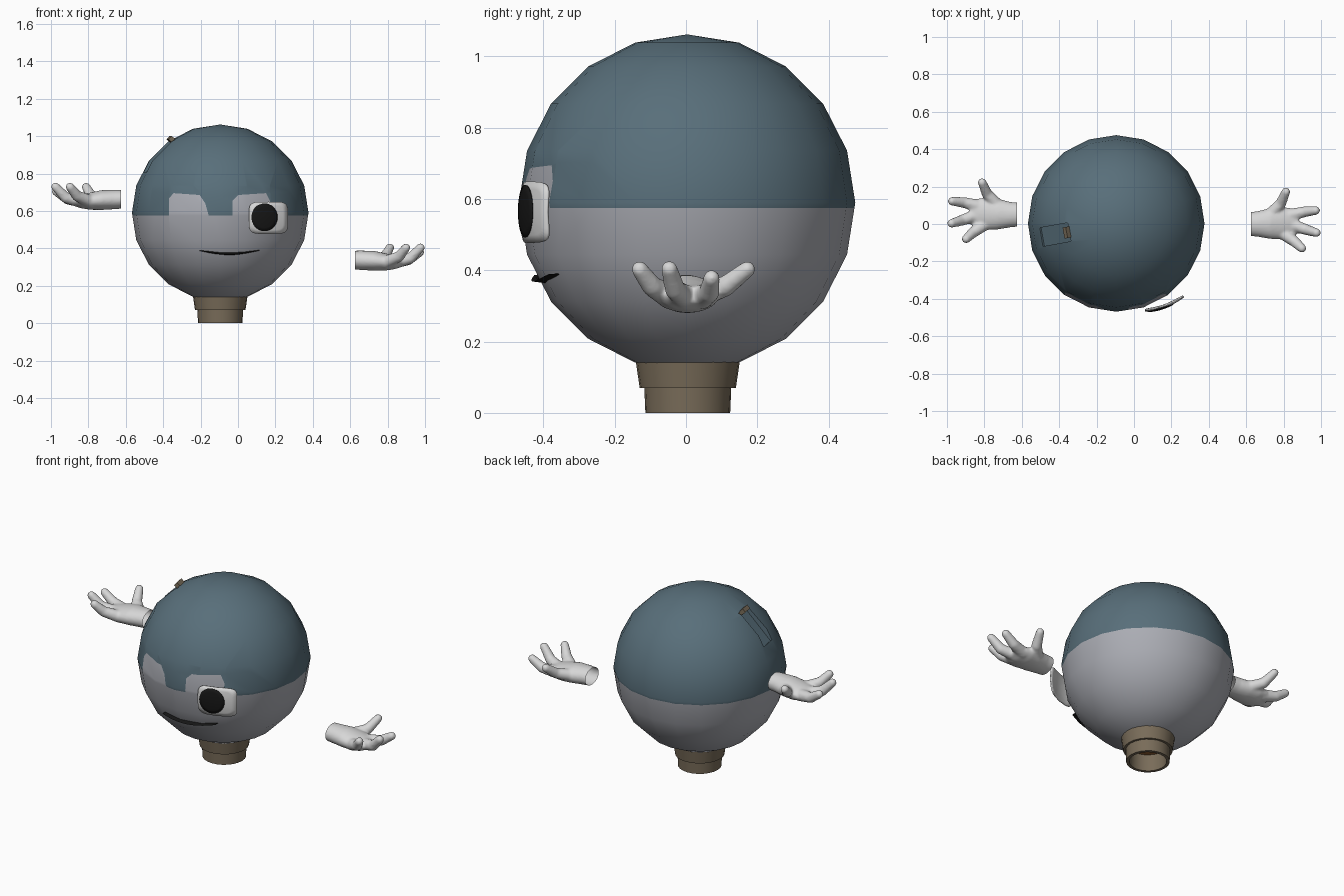
import bpy, bmesh, math
from mathutils import Vector, Matrix

if "Cube" in bpy.data.objects:
    bpy.data.objects.remove(bpy.data.objects["Cube"])

C = Vector((-0.095, 0.003, 0.59))   # head centre
R = 0.472


def material(name, rgb):
    m = bpy.data.materials.new(name)
    m.diffuse_color = (*rgb, 1)
    m.use_nodes = True
    m.node_tree.nodes["Principled BSDF"].inputs["Base Color"].default_value = m.diffuse_color
    return m


BLUE = material("slate_blue", (0.098, 0.158, 0.195))
GREY = material("face_grey", (0.41, 0.42, 0.46))
WHITE = material("white", (0.68, 0.68, 0.68))
BLACK = material("black", (0.008, 0.008, 0.008))
BROWN = material("base_brown", (0.19, 0.15, 0.10))
ORANGE = material("inner_orange", (0.28, 0.11, 0.03))


def finish(bm, name, mats, smooth=35):
    me = bpy.data.meshes.new(name)
    bm.to_mesh(me)
    bm.free()
    ob = bpy.data.objects.new(name, me)
    bpy.context.collection.objects.link(ob)
    for m in mats:
        me.materials.append(m)
    if smooth:
        bpy.ops.object.select_all(action='DESELECT')
        ob.select_set(True)
        bpy.context.view_layer.objects.active = ob
        bpy.ops.object.shade_smooth_by_angle(angle=math.radians(smooth))
    return ob


def loft(bm, rings):
    """Skin closed rings of points and cap both ends."""
    vs = [[bm.verts.new(p) for p in ring] for ring in rings]
    n = len(vs[0])
    faces = [bm.faces.new((a[i], a[(i + 1) % n], b[(i + 1) % n], b[i]))
             for a, b in zip(vs, vs[1:]) for i in range(n)]
    faces += [bm.faces.new(vs[0]), bm.faces.new(vs[-1])]
    bmesh.ops.recalc_face_normals(bm, faces=faces)
    return faces


# Head: sphere with the hairline cut into its faces
bm = bmesh.new()
bmesh.ops.create_uvsphere(bm, u_segments=20, v_segments=10, radius=R,
                          matrix=Matrix.Translation(C))


def cut(faces, co, no):
    geom = set(faces)
    geom |= {e for f in faces for e in f.edges} | {v for f in faces for v in f.verts}
    bmesh.ops.bisect_plane(bm, geom=list(geom), plane_co=co, plane_no=no, dist=1e-5)


HAIRLINE = 0.575
cut(bm.faces[:], (0, 0, HAIRLINE), (0, 0, 1))
# Brow patches as (x, z) outlines, clockwise
patches = [
    [(-0.37, 0.57), (-0.37, 0.665), (-0.345, 0.695), (-0.205, 0.685), (-0.175, 0.64), (-0.155, 0.57)],
    [(-0.03, 0.57), (-0.03, 0.655), (0.0, 0.685), (0.15, 0.695), (0.172, 0.65), (0.172, 0.57)],
]


def edges_of(poly):
    for a, b in zip(poly, poly[1:]):
        yield Vector((a[0], 0, a[1])), Vector((a[1] - b[1], 0, b[0] - a[0])).normalized()


for poly in patches:
    x0, x1 = poly[0][0], poly[-1][0]
    for co, no in edges_of(poly):
        near = [f for f in bm.faces if f.calc_center_median().y < -0.1
                and max(v.co.z for v in f.verts) > HAIRLINE + 1e-4
                and min(v.co.z for v in f.verts) < 0.72
                and max(v.co.x for v in f.verts) > x0 - 0.01
                and min(v.co.x for v in f.verts) < x1 + 0.01]
        cut(near, co, no)
for f in bm.faces:
    c = f.calc_center_median()
    in_patch = c.y < 0 and any(all((c - co).dot(no) < 1e-4 for co, no in edges_of(p))
                               for p in patches)
    f.material_index = 1 if c.z < HAIRLINE or in_patch else 0
head = finish(bm, "head", [BLUE, GREY])

# Slot cut into the upper left of the head
normal = Vector((-0.34, -0.062, 0.318)).normalized()
slot_frame = Matrix.Translation(C + normal * R) @ normal.to_track_quat('Z', 'Y').to_matrix().to_4x4()


def box(name, mat, offset, size):
    b = bmesh.new()
    bmesh.ops.create_cube(b, size=1, matrix=slot_frame @ Matrix.Translation(offset)
                          @ Matrix.Diagonal((*size, 1)))
    return finish(b, name, [mat], 0)


cutter = box("slot_cutter", BLUE, (0, 0, 0), (0.10, 0.23, 0.07))
cutter.hide_render = True
cutter.hide_set(True)
mod = head.modifiers.new("slot", 'BOOLEAN')
mod.operation = 'DIFFERENCE'
mod.solver = 'EXACT'
mod.object = cutter
box("slot_catch", BROWN, (0, 0.108, -0.015), (0.06, 0.025, 0.04))

# Hollow stepped base
profile = [(0.10, 0.165), (0.147, 0.152), (0.135, 0.07), (0.122, 0.07),
           (0.119, 0.0), (0.102, 0.0), (0.102, 0.10)]
bm = bmesh.new()
faces = loft(bm, [[(C.x + r * math.cos(k * math.tau / 24), 0.005 + r * math.sin(k * math.tau / 24), z)
                   for k in range(24)] for r, z in profile])
faces[-1].material_index = 1
finish(bm, "base", [BROWN, ORANGE])


# Eye: curved rounded plate with a pupil just in front of it
def eye_point(x, z, lift=0.0):
    return (x, -0.468 + 1.75 * (x - 0.06) ** 2 + 1.5 * (z - 0.565) ** 2 - lift, z)


def disc(name, mat, cx, cz, rx, rz, power, lift, thick):
    b = bmesh.new()
    n, rows = 32, 4
    mid = b.verts.new(eye_point(cx, cz, lift))
    prev = None
    for j in range(1, rows + 1):
        ring = []
        for k in range(n):
            c, s = math.cos(k * math.tau / n), math.sin(k * math.tau / n)
            x = cx + rx * j / rows * math.copysign(abs(c) ** power, c)
            z = cz + rz * j / rows * math.copysign(abs(s) ** power, s)
            ring.append(b.verts.new(eye_point(x, z, lift)))
        for k in range(n):
            m = (k + 1) % n
            if prev:
                b.faces.new((prev[k], ring[k], ring[m], prev[m]))
            else:
                b.faces.new((mid, ring[k], ring[m]))
        prev = ring
    ob = finish(b, name, [mat])
    s = ob.modifiers.new("thickness", 'SOLIDIFY')
    s.thickness = thick
    s.offset = -1


disc("eye", WHITE, 0.163, 0.563, 0.105, 0.086, 0.4, 0.0, 0.008)
disc("pupil", BLACK, 0.142, 0.566, 0.07, 0.074, 1.0, 0.004, 0.003)

# Mouth: thin tapered wedge following the face
rings = []
for i in range(13):
    t = i / 12
    x = -0.205 + 0.32 * t
    z = 0.388 - 0.016 * math.sin(math.pi * t) + 0.002 * t
    y = C.y - math.sqrt(R * R - (z - C.z) ** 2 - (x - C.x) ** 2)
    h = 0.002 + 0.007 * math.sin(math.pi * t)
    rings.append([(x, y - 0.016, z - h * 0.5), (x, y + 0.02, z + h), (x, y + 0.02, z - h)])
bm = bmesh.new()
loft(bm, rings)
finish(bm, "mouth", [BLACK])

# Hands: cupped palm plus four fingers, fused into one smooth skin
palm = [(0.60, 0.000, 0.338, 0.062, 0.049), (0.66, 0.000, 0.336, 0.068, 0.052),
        (0.73, 0.003, 0.333, 0.083, 0.053), (0.79, 0.005, 0.327, 0.087, 0.046),
        (0.84, 0.005, 0.325, 0.080, 0.036), (0.88, 0.010, 0.330, 0.058, 0.024)]
fingers = [  # base, knuckle, tip
    [(0.73, 0.050, 0.335), (0.785, 0.11, 0.355), (0.812, 0.172, 0.403)],
    [(0.83, 0.045, 0.325), (0.91, 0.065, 0.338), (0.972, 0.072, 0.378)],
    [(0.83, 0.000, 0.322), (0.92, -0.030, 0.345), (0.976, -0.047, 0.404)],
    [(0.79, -0.045, 0.325), (0.86, -0.095, 0.355), (0.898, -0.130, 0.403)],
]


def hand(name, mirror, offset):
    b = bmesh.new()
    loft(b, [[(x, y + ry * math.cos(k * math.tau / 24), z + rz * math.sin(k * math.tau / 24))
              for k in range(24)] for x, y, z, ry, rz in palm])
    for path in fingers:
        p0, p1, p2 = map(Vector, path)
        for i in range(19):
            t = i / 18
            p = p0.lerp(p1, t * 2) if t < 0.5 else p1.lerp(p2, t * 2 - 1)
            bmesh.ops.create_icosphere(b, subdivisions=2, radius=0.036 - 0.012 * t,
                                       matrix=Matrix.Translation(p))
    blob = finish(b, name + "_blob", [WHITE], 0)
    rm = blob.modifiers.new("fuse", 'REMESH')
    rm.mode = 'VOXEL'
    rm.voxel_size = 0.007
    sm = blob.modifiers.new("soften", 'SMOOTH')
    sm.iterations = 6
    bpy.context.view_layer.update()
    dg = bpy.context.evaluated_depsgraph_get()
    me = bpy.data.meshes.new_from_object(blob.evaluated_get(dg))
    bpy.data.objects.remove(blob)
    b = bmesh.new()
    b.from_mesh(me)
    # Open wrist
    bmesh.ops.bisect_plane(b, geom=b.verts[:] + b.edges[:] + b.faces[:], dist=1e-5,
                           plane_co=(0.625, 0, 0), plane_no=(1, 0, 0), clear_inner=True)
    bmesh.ops.transform(b, verts=b.verts, matrix=Matrix.Translation(offset)
                        @ Matrix.Diagonal((-1 if mirror else 1, 1, 1, 1)))
    if mirror:
        bmesh.ops.reverse_faces(b, faces=b.faces)
    finish(b, name, [WHITE], 60)


hand("right_side_hand", False, (0, 0, 0))
hand("left_side_hand", True, (0, 0.05, 0.325))
